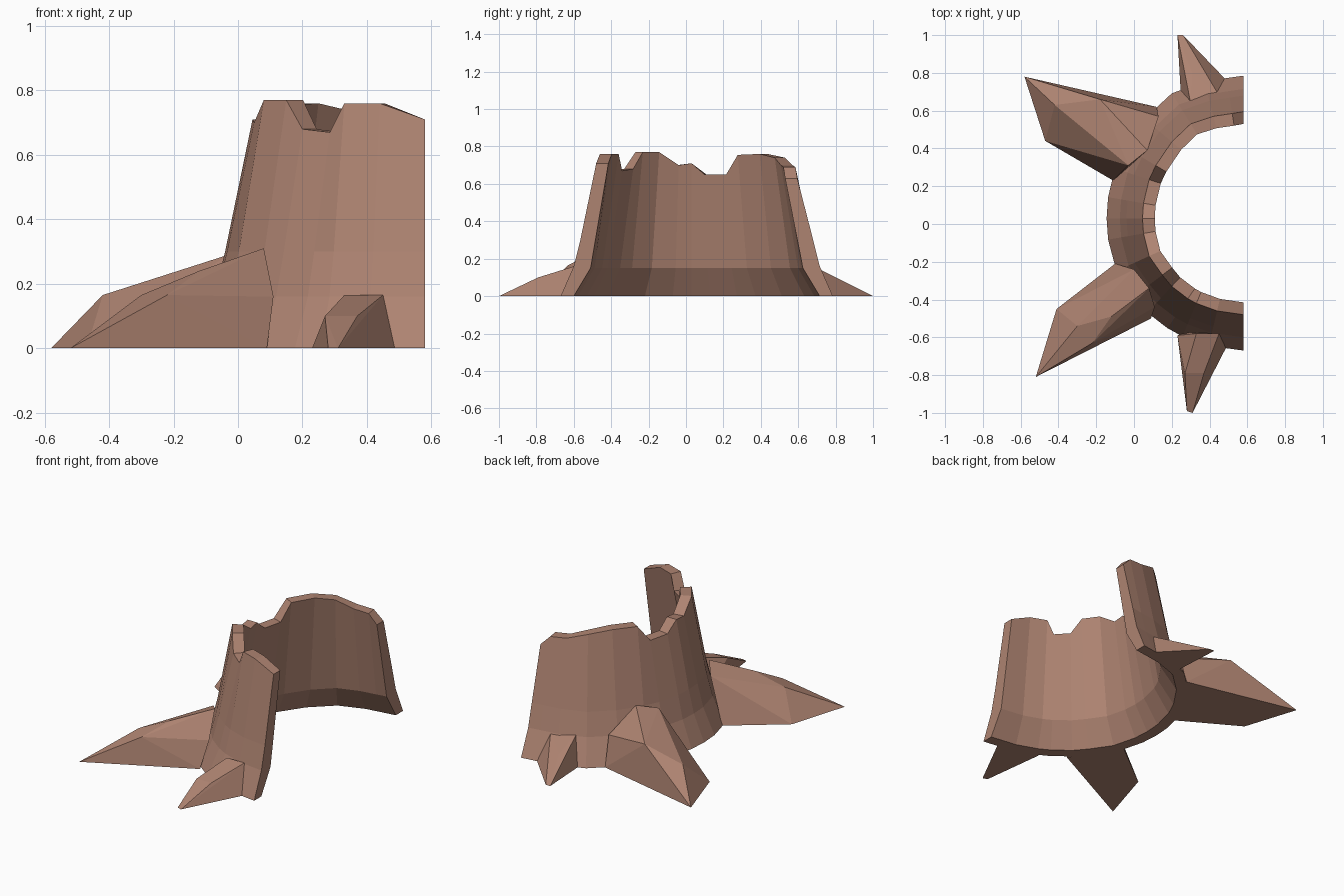
import bpy, bmesh
from mathutils import Vector

if "Cube" in bpy.data.objects:
    bpy.data.objects.remove(bpy.data.objects["Cube"])

bark = bpy.data.materials.new("reddish brown bark")
bark.diffuse_color = (0.42, 0.227, 0.165, 1)
bark.use_nodes = True
bark.node_tree.nodes["Principled BSDF"].inputs["Base Color"].default_value = bark.diffuse_color


def finish(bm, name):
    bmesh.ops.recalc_face_normals(bm, faces=bm.faces)
    me = bpy.data.meshes.new(name)
    bm.to_mesh(me)
    bm.free()
    me.materials.append(bark)
    ob = bpy.data.objects.new(name, me)
    bpy.context.collection.objects.link(ob)
    return ob


# Outer rim of the half shell: x, y, height, from front end round to back end
rim = [(.58, -.48, .71), (.44, -.46, .76), (.33, -.42, .76), (.285, -.395, .67),
       (.20, -.33, .68), (.15, -.27, .77), (.08, -.17, .77), (.05, -.05, .70),
       (.045, .03, .71), (.05, .11, .65), (.08, .235, .65), (.115, .31, .755),
       (.20, .435, .76), (.30, .53, .74), (.42, .57, .70), (.52, .585, .69),
       (.58, .595, .63)]
# Wall section: outward offset from the rim, height (None = broken rim height)
section = [(.19, 0), (.12, .16), (.085, .30), (0, None), (-.065, None), (.03, .15), (.12, 0)]

# Hollow stump wall
bm = bmesh.new()
rings = []
for i, (x, y, h) in enumerate(rim):
    a, b = rim[max(i - 1, 0)], rim[min(i + 1, len(rim) - 1)]
    n = Vector((-(b[1] - a[1]), b[0] - a[0])).normalized()
    if i in (0, len(rim) - 1):
        n = Vector((0, -1 if i == 0 else 1))
    rings.append([bm.verts.new((min(x + n.x * d, .58), y + n.y * d, h if z is None else z))
                  for d, z in section])
k = len(section)
for r, s in zip(rings, rings[1:]):
    for j in range(k):
        bm.faces.new((r[j], r[(j + 1) % k], s[(j + 1) % k], s[j]))
bm.faces.new(rings[0])
bm.faces.new(rings[-1])
finish(bm, "stump_wall")


def root(name, pts):
    """Faceted root as the hull of its corner points."""
    bm = bmesh.new()
    for p in pts:
        bm.verts.new(p)
    res = bmesh.ops.convex_hull(bm, input=bm.verts)
    loose = [v for v in bm.verts if not v.link_faces]
    bmesh.ops.delete(bm, geom=loose, context='VERTS')
    bmesh.ops.dissolve_limit(bm, angle_limit=.03, verts=bm.verts, edges=bm.edges)
    return finish(bm, name)


# Large roots on the left
root("front_left_root", [(-.52, -.81, 0), (-.41, -.45, 0), (-.30, -.54, .165),
                         (-.22, -.63, .165), (-.26, -.68, 0), (-.12, -.49, .24),
                         (.08, -.34, .31), (0, -.24, .27), (-.10, -.21, 0),
                         (.09, -.50, 0), (.11, -.44, .16)])
root("back_left_root", [(-.58, .78, 0), (-.47, .44, 0), (-.42, .63, .165),
                        (-.18, .66, .24), (.07, .39, .31), (-.03, .31, .29),
                        (-.11, .23, 0), (.12, .62, 0), (.13, .57, .18)])
# Small roots near the open side
root("front_right_root", [(.28, -.99, 0), (.31, -1, 0), (.27, -.79, .10), (.37, -.79, .10),
                          (.33, -.58, .165), (.45, -.58, .165), (.23, -.59, 0),
                          (.49, -.65, 0), (.27, -.57, 0)])
root("back_right_root", [(.23, 1, 0), (.26, 1, 0), (.31, .80, .10), (.25, .65, 0),
                         (.50, .75, 0), (.30, .64, .17), (.45, .68, .16)])
